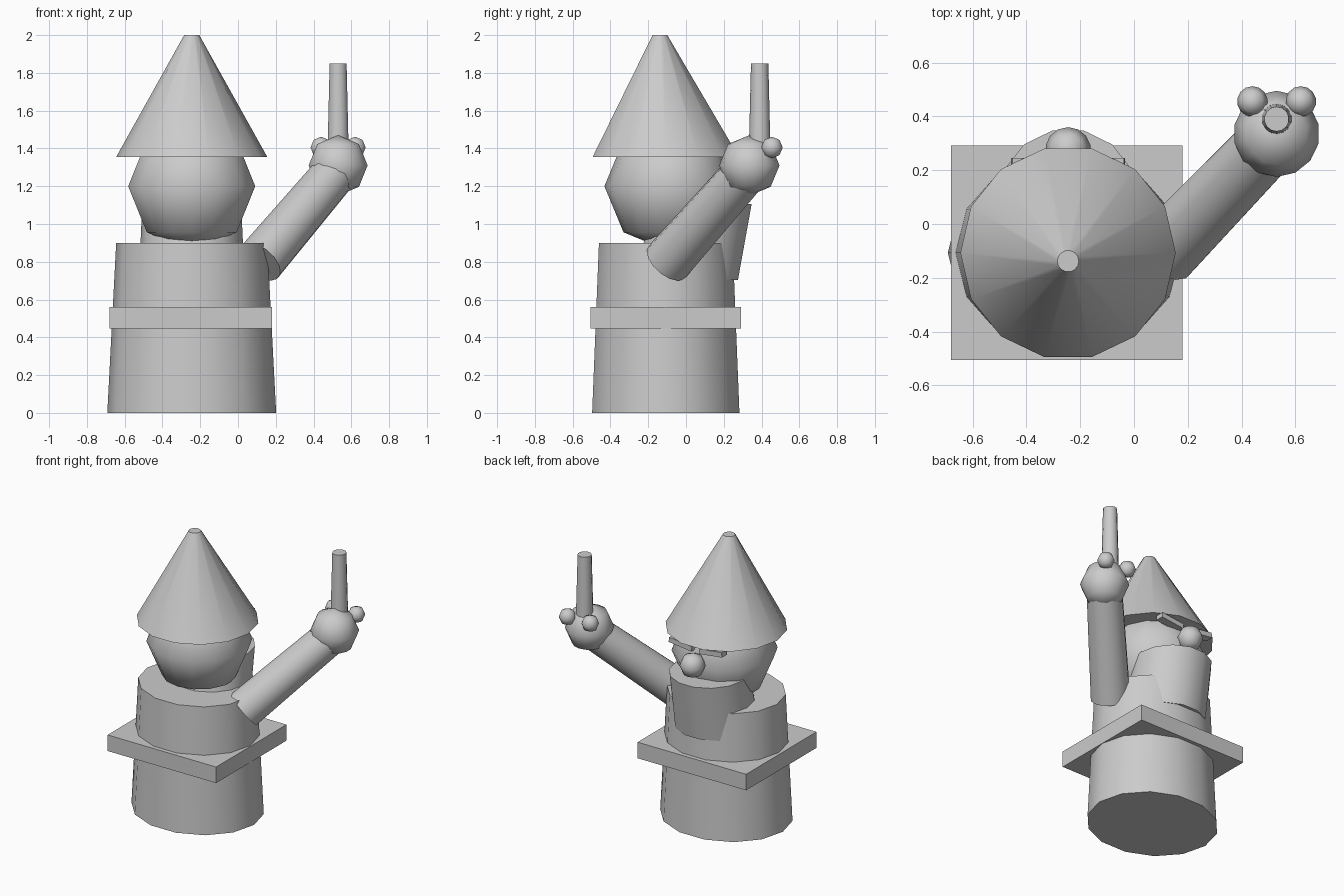
import bpy, bmesh, math
from mathutils import Vector, Matrix

if "Cube" in bpy.data.objects:
    bpy.data.objects.remove(bpy.data.objects["Cube"])

SIDES = 14
CX, CY = -0.245, -0.107          # body axis

grey = bpy.data.materials.new("stone grey")
grey.diffuse_color = (0.6, 0.6, 0.6, 1)
grey.use_nodes = True
grey.node_tree.nodes["Principled BSDF"].inputs["Base Color"].default_value = grey.diffuse_color


def finish(name, bm, angle=50):
    bmesh.ops.recalc_face_normals(bm, faces=bm.faces[:])
    me = bpy.data.meshes.new(name)
    bm.to_mesh(me)
    bm.free()
    ob = bpy.data.objects.new(name, me)
    bpy.context.collection.objects.link(ob)
    me.materials.append(grey)
    bpy.ops.object.select_all(action='DESELECT')
    ob.select_set(True)
    bpy.context.view_layer.objects.active = ob
    bpy.ops.object.shade_smooth_by_angle(angle=math.radians(angle))
    return ob


def loft(name, bottom, top):
    """Capped tube between two level rings given as (centre, x radius, y radius)."""
    bm = bmesh.new()
    rings = []
    for (x, y, z), rx, ry in (bottom, top):
        rings.append([bm.verts.new((x + rx * math.cos(a), y + ry * math.sin(a), z))
                      for a in (2 * math.pi * i / SIDES for i in range(SIDES))])
    for i in range(SIDES):
        j = (i + 1) % SIDES
        bm.faces.new((rings[0][i], rings[0][j], rings[1][j], rings[1][i]))
    for r in rings:
        bm.faces.new(r)
    return finish(name, bm)


def ball(name, centre, radius, segments=SIDES):
    bm = bmesh.new()
    bmesh.ops.create_uvsphere(bm, u_segments=segments, v_segments=4, radius=radius,
                              matrix=Matrix.Translation(centre))
    return finish(name, bm)


def box(name, centre, size, tilt=0):
    bm = bmesh.new()
    bmesh.ops.create_cube(bm, size=1, matrix=Matrix.Translation(centre)
                          @ Matrix.Rotation(tilt, 4, 'Y') @ Matrix.Diagonal((*size, 1)))
    return finish(name, bm)


def limb(name, a, b, r1, r2):
    a, b = Vector(a), Vector(b)
    d = b - a
    bm = bmesh.new()
    bmesh.ops.create_cone(bm, cap_ends=True, segments=SIDES, radius1=r1, radius2=r2,
                          depth=d.length, matrix=Matrix.Translation((a + b) / 2)
                          @ d.to_track_quat('Z', 'Y').to_matrix().to_4x4())
    return finish(name, bm)


# Robe and square belt
loft("body", ((CX, CY, 0), 0.447, 0.40), ((CX, CY, 0.9), 0.40, 0.363))
box("belt", (-0.25, -0.107, 0.503), (0.86, 0.796, 0.115))

# Head, hat, beard and face
ball("head", (CX, -0.087, 1.2), 0.345)
loft("hat", ((CX, CY, 1.355), 0.4, 0.397), ((CX, -0.138, 2.0), 0.04, 0.04))
loft("beard", ((CX, 0.0, 0.703), 0.28, 0.282), ((CX, 0.088, 1.105), 0.262, 0.266))
ball("nose", (CX, 0.275, 1.22), 0.085)
for side, tag in ((-1, "left"), (1, "right")):
    box("brow_" + tag, (CX + side * 0.12, 0.215, 1.325), (0.18, 0.06, 0.035), -side * 0.12)

# Raised arm with hand, finger and knuckles
limb("arm", (0.115, -0.1, 0.8), (0.505, 0.305, 1.26), 0.13, 0.118)
ball("hand", (0.53, 0.335, 1.31), 0.16)
limb("finger", (0.53, 0.39, 1.36), (0.53, 0.39, 1.85), 0.058, 0.046)
for side, tag in ((-1, "left"), (1, "right")):
    ball("knuckle_" + tag, (0.53 + side * 0.09, 0.455, 1.405), 0.057)
